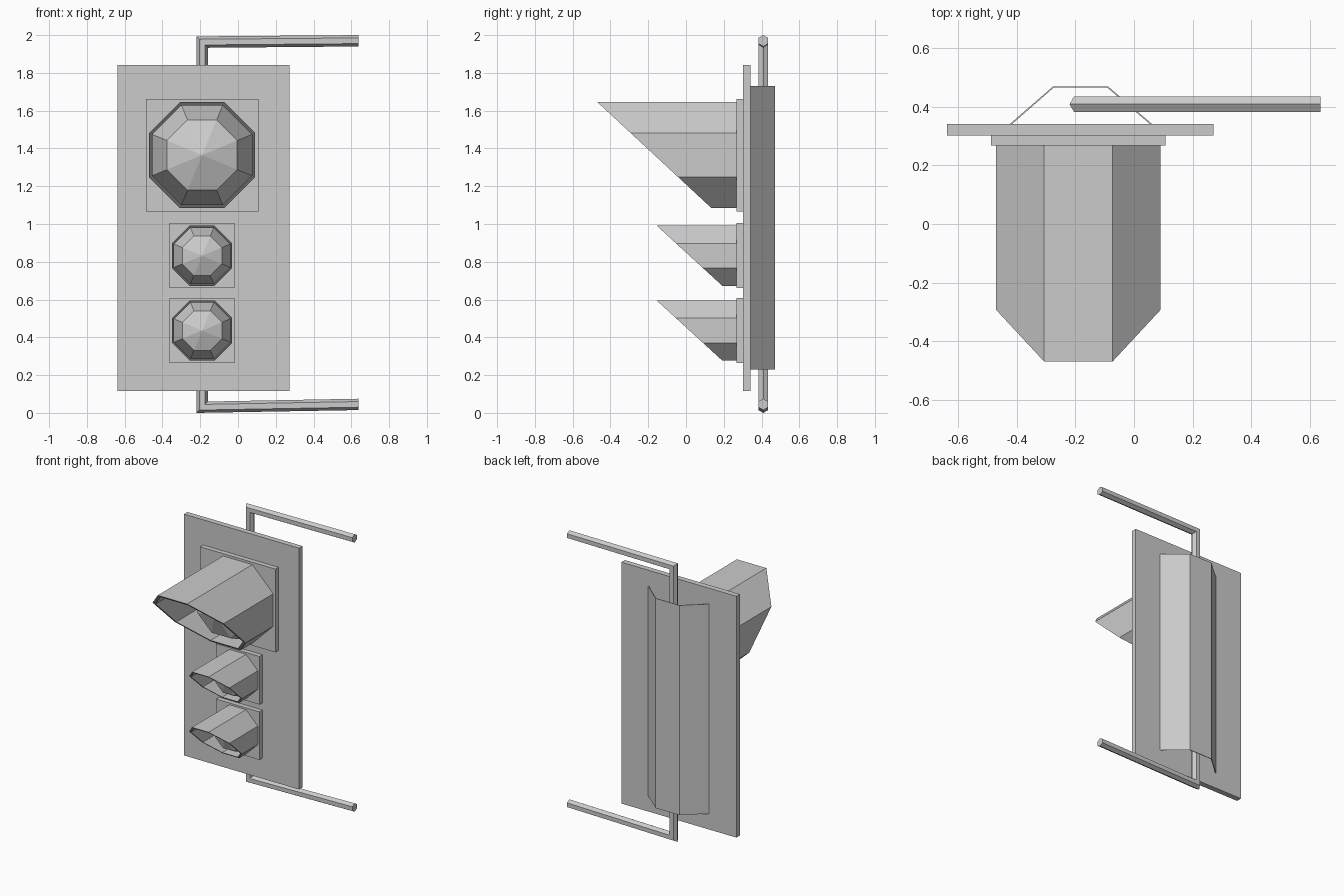
import bpy
import bmesh
from math import cos, sin, pi
from mathutils import Vector

cube = bpy.data.objects.get("Cube")
if cube:
    bpy.data.objects.remove(cube, do_unlink=True)

# One grey for the whole model
grey = bpy.data.materials.new("plain grey")
grey.use_nodes = True
grey.diffuse_color = (0.6, 0.6, 0.6, 1)
grey.node_tree.nodes["Principled BSDF"].inputs["Base Color"].default_value = (0.6, 0.6, 0.6, 1)

LAMP_X = -0.19      # shared centre line of lamps and pole
PLATE_Y = 0.268     # front of the lamp plates
BOARD_Y = 0.302     # front of the board
BACK_Y = 0.342      # back of the board


def finish(name, bm):
    bmesh.ops.remove_doubles(bm, verts=bm.verts, dist=1e-5)
    bmesh.ops.recalc_face_normals(bm, faces=bm.faces)
    mesh = bpy.data.meshes.new(name)
    bm.to_mesh(mesh)
    bm.free()
    mesh.materials.append(grey)
    obj = bpy.data.objects.new(name, mesh)
    bpy.context.collection.objects.link(obj)
    return obj


def box(name, low, high):
    low, high = Vector(low), Vector(high)
    bm = bmesh.new()
    bmesh.ops.create_cube(bm, size=1)
    bmesh.ops.scale(bm, vec=high - low, verts=bm.verts)
    bmesh.ops.translate(bm, vec=(low + high) / 2, verts=bm.verts)
    return finish(name, bm)


def loft(name, rings, caps=False, loop=False):
    """Skin a list of closed point rings."""
    bm = bmesh.new()
    rows = [[bm.verts.new(p) for p in ring] for ring in rings]
    n = len(rows[0])
    pairs = list(zip(rows, rows[1:]))
    if loop:
        pairs.append((rows[-1], rows[0]))
    for a, b in pairs:
        for i in range(n):
            j = (i + 1) % n
            bm.faces.new((a[i], a[j], b[j], b[i]))
    if caps:
        bm.faces.new(rows[0])
        bm.faces.new(rows[-1])
    return finish(name, bm)


def octagon(z, apothem, depth):
    """Flat-topped ring; depth gives y from the height of each corner."""
    radius = apothem / cos(pi / 8)
    ring = []
    for k in range(8):
        t = pi / 8 + k * pi / 4
        height = radius * sin(t)
        ring.append((LAMP_X + radius * cos(t), depth(height), z + height))
    return ring


def lamp(label, z, half, outer, wall, tip, lip):
    # Square mounting plate
    box(label + "_plate", (LAMP_X - half, PLATE_Y, z - half),
        (LAMP_X + half, BOARD_Y, z + half))

    # Hood cut on a slant, long at the top
    def slant(h):
        return lip + (tip - lip) * (h + outer) / (2 * outer)

    def base(h):
        return PLATE_Y

    inner = outer - wall
    loft(label + "_hood", [octagon(z, outer, base), octagon(z, outer, slant),
                           octagon(z, inner, slant), octagon(z, inner, base)], loop=True)

    # Faceted half-sphere lens
    rings = []
    for k in range(3):
        t = k * pi / 4
        rings.append(octagon(z, inner * cos(t), lambda h, t=t: PLATE_Y - inner * sin(t)))
    loft(label + "_lens", rings)


# Board
box("board", (-0.639, BOARD_Y, 0.117), (0.272, BACK_Y, 1.843))

# Lamps
lamp("top_lamp", 1.365, 0.298, 0.281, 0.018, -0.47, 0.135)
lamp("middle_lamp", 0.832, 0.172, 0.159, 0.011, -0.155, 0.192)
lamp("bottom_lamp", 0.436, 0.172, 0.159, 0.011, -0.155, 0.192)

# Open-ended sheet housing behind the board
profile = [(-0.423, BACK_Y), (-0.276, 0.47), (-0.089, 0.47), (0.061, BACK_Y)]
bm = bmesh.new()
low, high = [[bm.verts.new((x, y, z)) for x, y in profile] for z in (0.23, 1.73)]
for i in range(3):
    bm.faces.new((low[i], low[i + 1], high[i + 1], high[i]))
housing = finish("rear_housing", bm)
sheet = housing.modifiers.new("Sheet", "SOLIDIFY")
sheet.thickness = 0.005
sheet.offset = -1

# Six-sided pole with mitred elbows and two side arms
path = [((0.637, 1.97), (0, 1)), ((LAMP_X, 1.963), (-1, 1)),
        ((LAMP_X, 0.03), (-1, -1)), ((0.637, 0.045), (0, -1))]
rings = []
for (x, z), (dx, dz) in path:
    ring = []
    for k in range(6):
        u, v = 0.03 * cos(k * pi / 3), 0.03 * sin(k * pi / 3)
        ring.append((x + u * dx, 0.409 + v, z + u * dz))
    rings.append(ring)
loft("pole", rings, caps=True)
